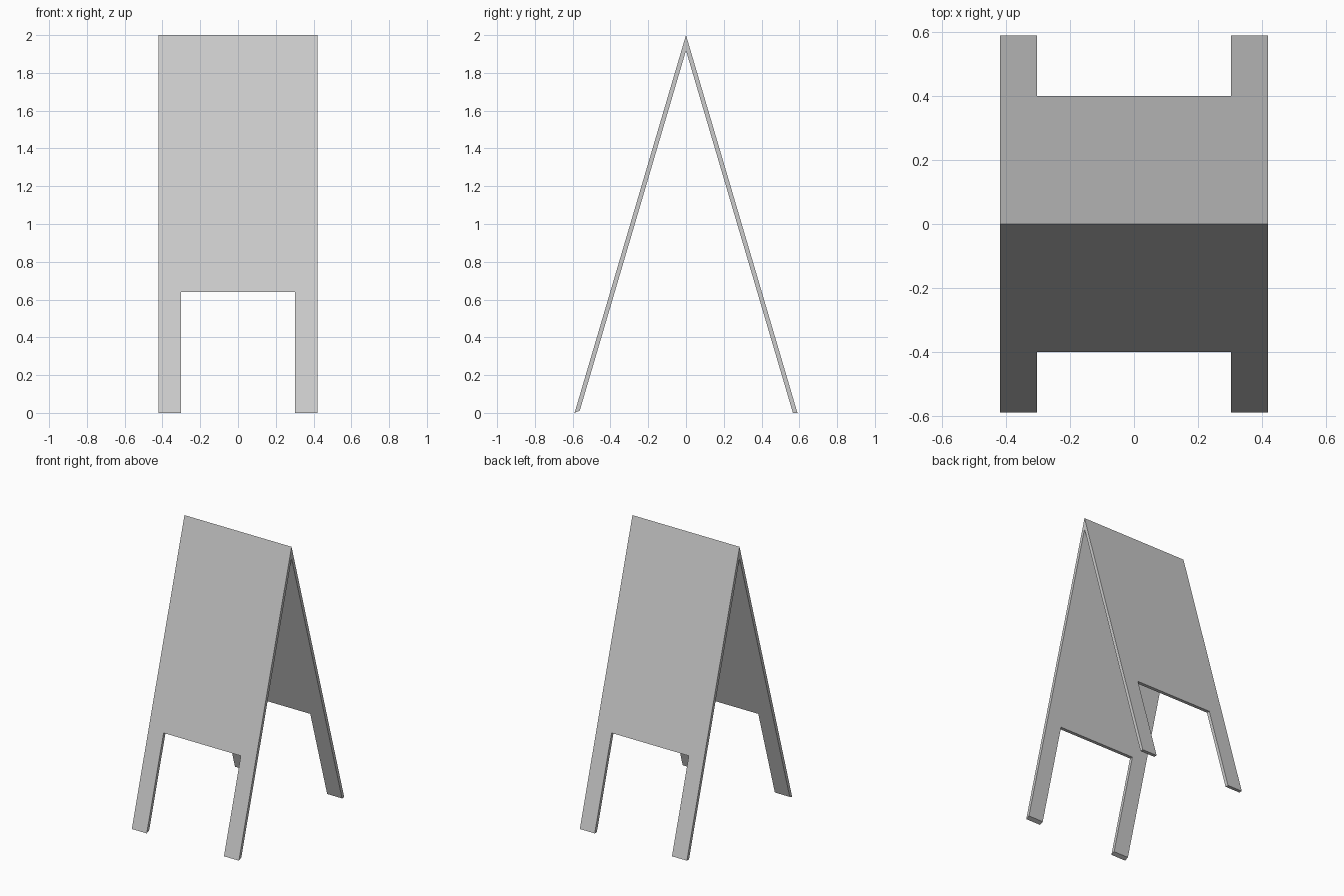
import bpy
import bmesh

if "Cube" in bpy.data.objects:
    bpy.data.objects.remove(bpy.data.objects["Cube"])

HEIGHT = 2.0
SPREAD = 0.59      # half depth at the feet
THICK = 0.024      # horizontal board thickness
W, LEG = 0.42, 0.303   # half width, half width of the opening
OPEN_Z = 0.64
APEX_IN = HEIGHT * (1 - THICK / SPREAD)   # where inner faces meet


def board(name, side, foot_lift):
    """One leaning board with two legs; side is -1 front, +1 back."""
    bm = bmesh.new()

    def layer(inset, top, foot):
        outline = [(-W, foot), (-LEG, foot), (-LEG, OPEN_Z), (LEG, OPEN_Z),
                   (LEG, foot), (W, foot), (W, top), (-W, top)]
        return [bm.verts.new((x, side * (SPREAD * (1 - z / HEIGHT) - inset), z))
                for x, z in outline]

    outer = layer(0, HEIGHT, 0)
    inner = layer(THICK, APEX_IN, foot_lift)
    bm.faces.new(outer)
    bm.faces.new(inner[::-1])
    n = len(outer)
    for i in range(n):
        if i == 6:      # hidden mitre at the ridge stays open
            continue
        j = (i + 1) % n
        bm.faces.new((outer[i], inner[i], inner[j], outer[j]))
    bmesh.ops.recalc_face_normals(bm, faces=bm.faces)
    # make sure the outer face points outward
    bm.normal_update()
    bm.faces.ensure_lookup_table()
    if bm.faces[0].normal.y * side < 0:
        bmesh.ops.reverse_faces(bm, faces=bm.faces)
    mesh = bpy.data.meshes.new(name)
    bm.to_mesh(mesh)
    bm.free()
    obj = bpy.data.objects.new(name, mesh)
    bpy.context.collection.objects.link(obj)
    return obj


# Two boards leaning together at the ridge
board("front_board", -1, 0.012)
board("back_board", 1, 0.0)
